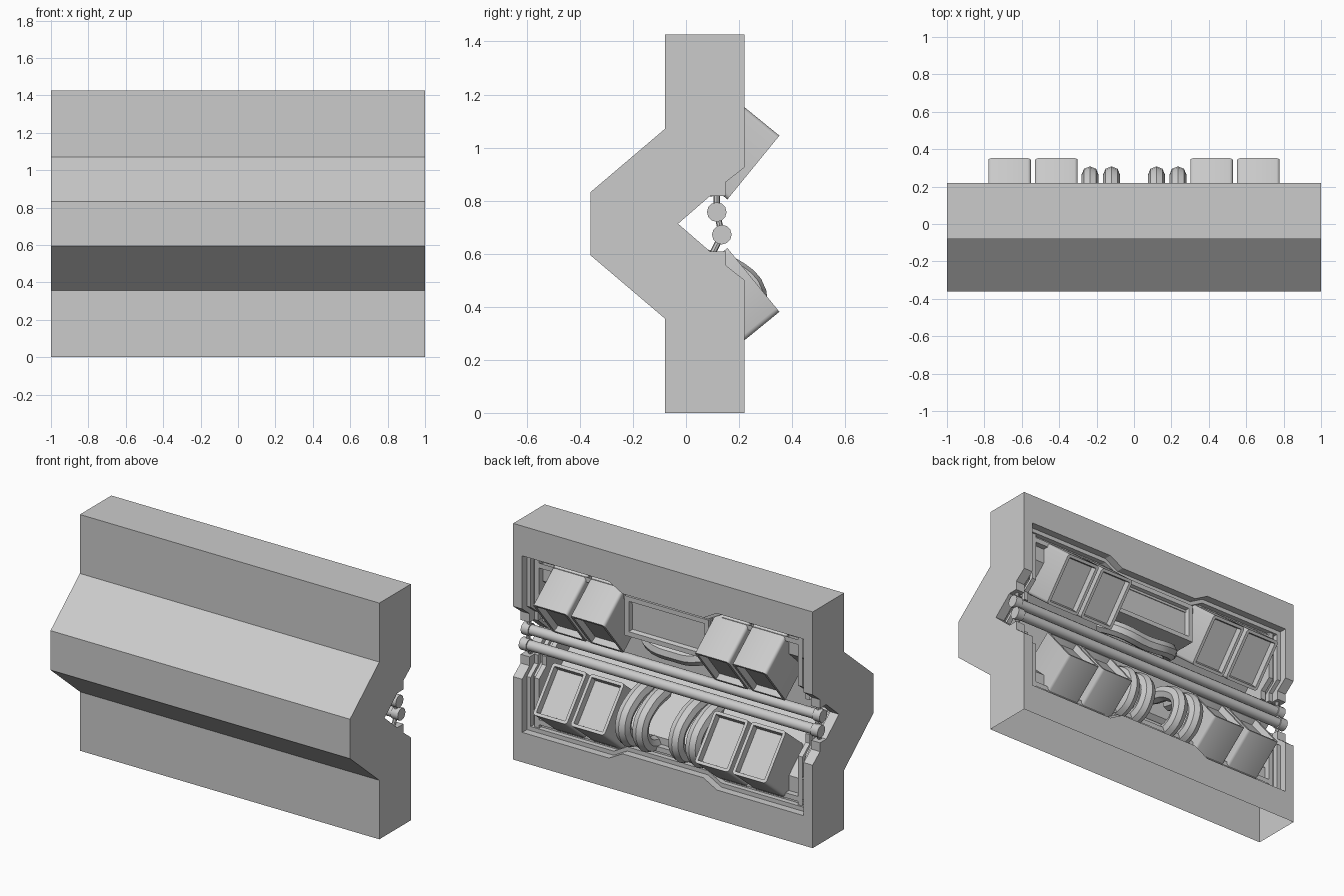
import bpy, bmesh, math
from mathutils import Matrix, Vector

if "Cube" in bpy.data.objects:
    bpy.data.objects.remove(bpy.data.objects["Cube"])

H = 1.426      # overall height
JAMB = 0.94    # half width of the recess
EDGE = 1.246   # top edge of the recess

grey = bpy.data.materials.new("light_grey")
grey.use_nodes = True
grey.diffuse_color = (0.6, 0.6, 0.6, 1)
grey.node_tree.nodes["Principled BSDF"].inputs["Base Color"].default_value = (0.6, 0.6, 0.6, 1)


def add_object(name, mesh, smooth=False):
    ob = bpy.data.objects.new(name, mesh)
    bpy.context.scene.collection.objects.link(ob)
    mesh.materials.clear()
    mesh.materials.append(grey)
    if smooth:
        bpy.ops.object.select_all(action='DESELECT')
        ob.select_set(True)
        bpy.context.view_layer.objects.active = ob
        bpy.ops.object.shade_smooth_by_angle(angle=math.radians(40))
    return ob


def finish(name, bm, flip_z=False, smooth=False, recalc=True):
    if flip_z:
        bm.transform(Matrix.Translation((0, 0, H)) @ Matrix.Scale(-1, 4, (0, 0, 1)))
        bmesh.ops.reverse_faces(bm, faces=bm.faces[:])
    bmesh.ops.remove_doubles(bm, verts=bm.verts[:], dist=1e-5)
    if recalc:
        bmesh.ops.recalc_face_normals(bm, faces=bm.faces[:])
    mesh = bpy.data.meshes.new(name)
    bm.to_mesh(mesh)
    bm.free()
    return add_object(name, mesh, smooth)


def face(bm, pts):
    return bm.faces.new([bm.verts.new(p) for p in pts])


def sheet(bm, profile, x0, x1):
    """Sweep an open (y, z) line along x."""
    for (ya, za), (yb, zb) in zip(profile, profile[1:]):
        face(bm, [(x0, ya, za), (x1, ya, za), (x1, yb, zb), (x0, yb, zb)])


def mirror_line(half):
    """Complete an upper (y, z) line with its mirror image below."""
    return half + [(y, H - z) for y, z in reversed(half)]


def edge_line(offset):
    """Stepped upper edge of the recess, as (x, z)."""
    w, z = JAMB - offset, EDGE - offset
    right = [(0.27, z - 0.05), (0.36, z), (w, z)]
    return [(-x, q) for x, q in reversed(right)] + right


def ledge(bm, outer, inner, y, y_back, flip):
    """Flat strip between two lines plus the reveal along the inner line."""
    def at(p, yy):
        return (p[0], yy, H - p[1] if flip else p[1])
    face(bm, [at(p, y) for p in outer + inner[::-1]])
    for a, b in zip(inner, inner[1:]):
        face(bm, [at(a, y), at(b, y), at(b, y_back), at(a, y_back)])


# Hollow wall shell, open underneath
front_line = mirror_line([(-0.08, H), (-0.08, 1.07), (-0.36, 0.832)])
lip = [(0.22, EDGE), (0.22, 0.925), (0.15, 0.87), (0.15, 0.817), (0.09, 0.817), (-0.03, 0.713)]
lip_line = lip + [(y, H - z) for y, z in reversed(lip[:-1])]
back_line = [(0.22, H)] + lip_line + [(0.22, 0)]
floor_line = mirror_line([(0.13, EDGE), (0.13, 1.08), (-0.13, 0.84)])

bm = bmesh.new()
sheet(bm, front_line, -1, 1)
sheet(bm, [(-0.08, H), (0.22, H)], -1, 1)
sheet(bm, floor_line, -JAMB, JAMB)
for s in (-1, 1):
    face(bm, [(s, y, z) for y, z in front_line + back_line[::-1]])
    sheet(bm, back_line, s * JAMB, s)
    face(bm, [(s * JAMB, y, z) for y, z in lip_line + floor_line[::-1]])
for flip in (False, True):
    ledge(bm, [(-JAMB, H), (JAMB, H)], edge_line(0), 0.22, 0.13, flip)
finish("wall_shell", bm)

# Stepped trim inside the recess: top, bottom and both sides
for label, a, b, y in (("outer", 0, 0.025, 0.175), ("middle", 0.025, 0.045, 0.145),
                       ("inner", 0.045, 0.075, 0.165)):
    for flip, place in ((False, "top"), (True, "bottom")):
        bm = bmesh.new()
        ledge(bm, edge_line(a), edge_line(b), y, 0.12, flip)
        for f in bm.faces:
            f.normal_update()
        if bm.faces[:][0].normal.y < 0:
            bmesh.ops.reverse_faces(bm, faces=bm.faces[:])
        finish(f"{label}_{place}_trim", bm, recalc=False)
    for s, side in ((1, "left"), (-1, "right")):
        bm = bmesh.new()
        line = [(p - 0.22 + y, z) for p, z in lip_line]
        sheet(bm, line, s * (JAMB - a), s * (JAMB - b))
        face(bm, [(s * (JAMB - b), p, z) for p, z in line + floor_line[::-1]])
        finish(f"{label}_{side}_trim", bm)


def lamp_box(name, x, flip):
    """Tilted housing with rounded corners and a sunken face."""
    n, d = Vector((0, 0.775, -0.632)), Vector((0, -0.632, -0.775))
    width, length, depth = 0.228, 0.31, 0.29
    centre = Vector((x, 0.352, 1.045)) + d * length / 2 - n * depth / 2
    bm = bmesh.new()
    bmesh.ops.create_cube(bm, size=1)
    bmesh.ops.scale(bm, vec=(width, length, depth), verts=bm.verts[:])
    long_edges = [e for e in bm.edges
                  if abs(e.verts[0].co.z - e.verts[1].co.z) > 0.1]
    bmesh.ops.bevel(bm, geom=long_edges, offset=0.018, segments=3,
                    profile=0.5, affect='EDGES')
    cap = [f for f in bm.faces if f.normal.z > 0.9]
    bmesh.ops.inset_region(bm, faces=cap, thickness=0.018)
    bmesh.ops.inset_region(bm, faces=cap, thickness=0.006, depth=-0.035)
    side = Vector((1, 0, 0))
    basis = Matrix((side, d, n)).transposed().to_4x4()
    bm.transform(Matrix.Translation(centre) @ basis)
    finish(name, bm, flip, True)


for flip, place in ((False, "upper"), (True, "lower")):
    for i, x in enumerate((-0.665, -0.415, 0.415, 0.665)):
        lamp_box(f"{place}_box_{i + 1}", x, flip)

# Framed panel at the top centre
bm = bmesh.new()
bmesh.ops.create_cube(bm, size=1)
bm.transform(Matrix.Translation((0, 0.09, 1.05)) @ Matrix.Diagonal((0.56, 0.19, 0.24, 1)))
cap = [f for f in bm.faces if f.normal.y > 0.9]
bmesh.ops.inset_region(bm, faces=cap, thickness=0.04)
bmesh.ops.inset_region(bm, faces=cap, thickness=0.01, depth=-0.025)
finish("centre_panel", bm)


def tube(name, pts, radius, curved=True, sides=2):
    """Round tube along a path, turned into a mesh."""
    cu = bpy.data.curves.new(name, 'CURVE')
    cu.dimensions = '3D'
    cu.bevel_depth, cu.bevel_resolution = radius, sides
    cu.use_fill_caps = True
    cu.resolution_u = 4
    if curved:
        sp = cu.splines.new('BEZIER')
        sp.bezier_points.add(len(pts) - 1)
        for bp, p in zip(sp.bezier_points, pts):
            bp.co = p
            bp.handle_left_type = bp.handle_right_type = 'AUTO'
    else:
        sp = cu.splines.new('POLY')
        sp.points.add(len(pts) - 1)
        for sp_pt, p in zip(sp.points, pts):
            sp_pt.co = (*p, 1)
    helper = bpy.data.objects.new(name + "_path", cu)
    bpy.context.scene.collection.objects.link(helper)
    bpy.context.view_layer.update()
    mesh = bpy.data.meshes.new_from_object(
        helper.evaluated_get(bpy.context.evaluated_depsgraph_get()))
    bpy.data.objects.remove(helper)
    return add_object(name, mesh, True)


# Hoses: four bent ones below, one across under the panel
for i, x in enumerate((-0.235, -0.12, 0.12, 0.235)):
    tube(f"lower_hose_{i + 1}", [(x, 0.03, 0.58), (x, 0.17, 0.54), (x, 0.258, 0.45),
                                 (x, 0.235, 0.35), (x, 0.17, 0.31), (x, 0.05, 0.3)], 0.046)
tube("upper_hose", [(-0.26, 0.0, 0.93), (-0.17, 0.09, 0.88), (0, 0.1, 0.86),
                    (0.17, 0.09, 0.88), (0.26, 0.0, 0.93)], 0.046)

# Long rods with end collars and thin hangers
for label, y, z in (("upper", 0.116, 0.757), ("lower", 0.135, 0.672)):
    tube(f"{label}_rod", [(-0.99, y, z), (0.99, y, z)], 0.03, False, 4)
    for s, side in ((1, "left"), (-1, "right")):
        tube(f"{label}_{side}_collar", [(s * 0.95, y, z), (s * 0.998, y, z)], 0.037, False, 4)
for s, side in ((1, "left"), (-1, "right")):
    tube(f"{side}_hanger", [(s * 0.965, 0.116, 0.825), (s * 0.965, 0.116, 0.757),
                            (s * 0.965, 0.135, 0.672), (s * 0.965, 0.1, 0.6)], 0.012, False)
